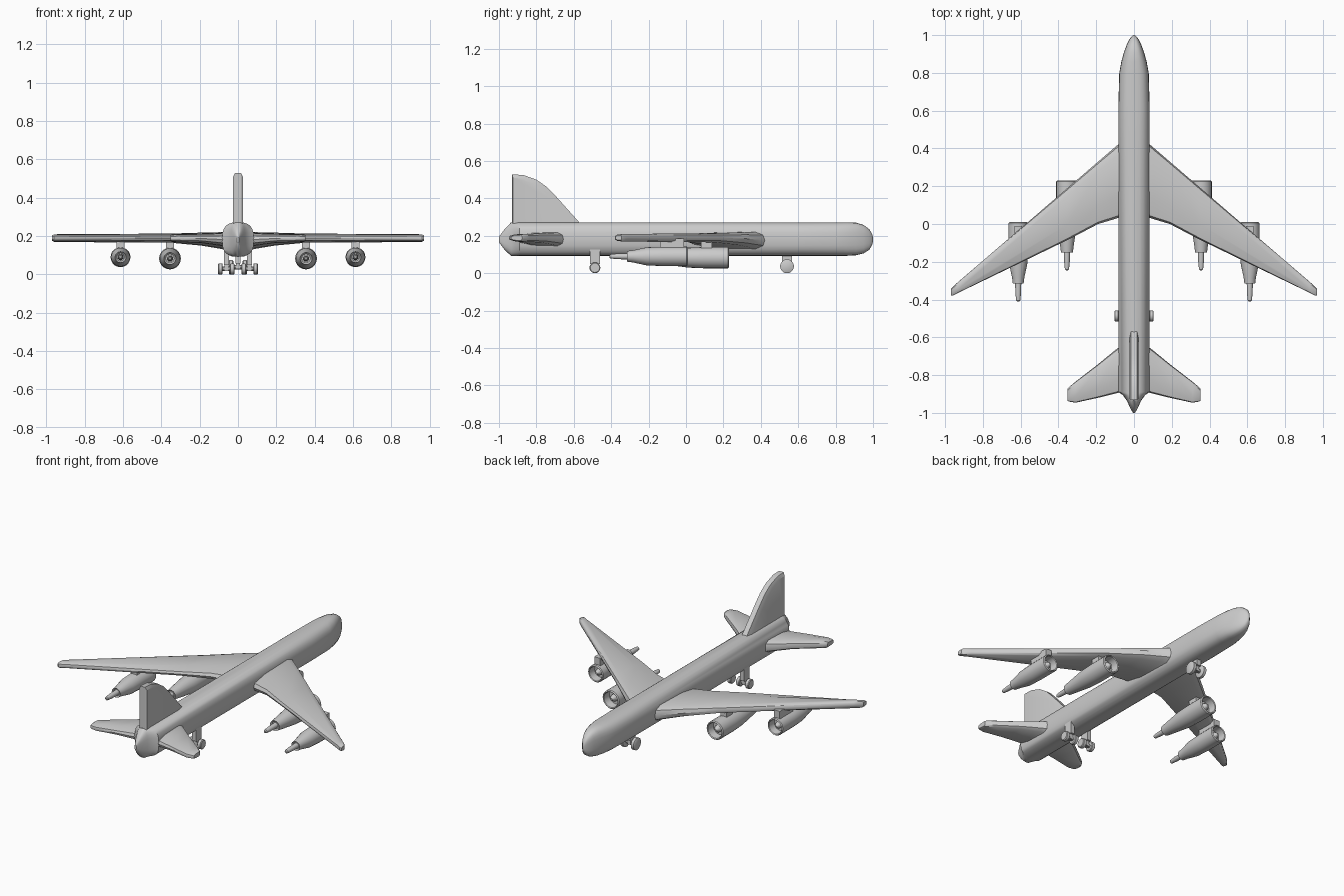
import bpy, bmesh, math

if "Cube" in bpy.data.objects:
    bpy.data.objects.remove(bpy.data.objects["Cube"])


def finish(name, bm, mirror=False, angle=35):
    bmesh.ops.recalc_face_normals(bm, faces=bm.faces)
    me = bpy.data.meshes.new(name)
    bm.to_mesh(me)
    bm.free()
    ob = bpy.data.objects.new(name, me)
    bpy.context.collection.objects.link(ob)
    bpy.ops.object.select_all(action='DESELECT')
    ob.select_set(True)
    bpy.context.view_layer.objects.active = ob
    bpy.ops.object.shade_smooth_by_angle(angle=math.radians(angle))
    if mirror:
        mod = ob.modifiers.new("mirror", 'MIRROR')
        mod.use_mirror_merge = False
    return ob


def loft(name, rings, mirror=False, angle=35):
    """Skin a series of equal-length point rings and cap both ends."""
    bm = bmesh.new()
    vs = [[bm.verts.new(p) for p in ring] for ring in rings]
    n = len(vs[0])
    for a, b in zip(vs, vs[1:]):
        for i in range(n):
            j = (i + 1) % n
            bm.faces.new((a[i], a[j], b[j], b[i]))
    bm.faces.new(vs[0])
    bm.faces.new(vs[-1])
    return finish(name, bm, mirror, angle)


def oval(y, w, z0, z1, n=24, power=0.72):
    """Rounded-box cross-section across the fuselage."""
    pts = []
    for i in range(n):
        a = 2 * math.pi * i / n
        c, s = math.cos(a), math.sin(a)
        pts.append((w * math.copysign(abs(c) ** power, c), y,
                    (z0 + z1) / 2 + (z1 - z0) / 2 * math.copysign(abs(s) ** power, s)))
    return pts


def foil(x, le, te, z0, z1):
    """Blunt aerofoil section at span position x."""
    shape = [(0, .5), (.03, .82), (.14, 1), (.7, .95), (.97, .75), (1, .5),
             (.97, .25), (.7, .05), (.14, 0), (.03, .18)]
    return [(x, le + (te - le) * u, z0 + (z1 - z0) * v) for u, v in shape]


def lathe(name, x, z, profile, n=20, mirror=True):
    """Revolve (y, radius) pairs around an axis along y."""
    return loft(name, [[(x + r * math.cos(2 * math.pi * i / n), y,
                         z + r * math.sin(2 * math.pi * i / n)) for i in range(n)]
                       for y, r in profile], mirror)


def box(name, x, y0, y1, z0, z1, w, mirror=True):
    return loft(name, [[(x - w, y, z0), (x + w, y, z0), (x + w, y, z1), (x - w, y, z1)]
                       for y in (y0, y1)], mirror)


def wheel(name, x, y, r, w, n=20):
    steps = [(-w, r * .85), (-w * .7, r), (w * .7, r), (w, r * .85)]
    return loft(name, [[(x + dx, y + q * math.cos(2 * math.pi * i / n),
                         r + q * math.sin(2 * math.pi * i / n)) for i in range(n)]
                       for dx, q in steps], True)


# Fuselage: blunt tail wedge, constant tube, rounded nose
loft("fuselage", [oval(*s) for s in [
    (-1.0, .006, .165, .195), (-.97, .022, .125, .235), (-.935, .038, .092, .272),
    (-.905, .06, .092, .272), (-.89, .083, .092, .272), (.62, .083, .092, .272),
    (.80, .078, .092, .272), (.86, .067, .093, .272), (.91, .053, .096, .27),
    (.95, .038, .106, .258), (.98, .023, .125, .235), (.995, .01, .15, .21),
    (1.0, .004, .17, .19)]], angle=40)

# Swept wings
loft("wings", [foil(*s) for s in [
    (.05, .45, .045, .125, .222), (.10, .407, .027, .135, .22), (.19, .33, .0, .15, .218),
    (.35, .192, -.084, .165, .213), (.93, -.306, -.364, .169, .21),
    (.96, -.333, -.38, .17, .209), (.97, -.345, -.377, .176, .203)]], True)

# Tailplane
loft("tailplane", [foil(*s) for s in [
    (.05, -.63, -.885, .14, .222), (.10, -.668, -.898, .15, .216),
    (.19, -.742, -.92, .163, .212), (.31, -.835, -.946, .168, .21),
    (.345, -.864, -.94, .17, .208), (.353, -.875, -.935, .175, .203)]], True)

# Vertical fin: side outline, thin at the leading edge
fin = [(-.56, .26), (-.69, .405), (-.745, .462), (-.80, .5), (-.87, .525), (-.93, .528), (-.93, .26)]
inner = [(-.60, .26), (-.71, .385), (-.76, .44), (-.81, .478), (-.87, .505), (-.925, .51), (-.925, .26)]
loft("tail_fin", [[(-.025, y, z) for y, z in inner], [(-.016, y, z) for y, z in fin],
                  [(.016, y, z) for y, z in fin], [(.025, y, z) for y, z in inner]], angle=25)

# Four engines: open cowl, tapering body, exhaust spike, pylon
for label, x, z, y, r, end in (("inner", .355, .083, .23, .057, -.15),
                               ("outer", .613, .09, .01, .052, -.315)):
    lathe(label + "_engine", x, z, [
        (y - .05, .012), (y - .05, r * .74), (y - .004, r * .82), (y, r * .9), (y - .006, r),
        (y - .13, r), (y - .22, r * .93), (end + .03, r * .62), (end, r * .55), (end + .01, r * .4)])
    lathe(label + "_engine_hub", x, z, [(y - .06, r * .4), (y - .03, r * .36), (y - .01, r * .1)])
    lathe(label + "_engine_spike", x, z, [
        (end + .03, .017), (end - .05, .015), (end - .09, .011), (end - .095, .006)], 12)
    box(label + "_engine_pylon", x, y - .15, y - .02 if label == "outer" else y - .09,
        z + r * .8, .185, .02)

# Landing gear
for label, y, r, strut_x, wheels in (("rear", -.487, .029, .06, (.092, .03)),
                                     ("nose", .54, .037, .0, (.036,))):
    box(label + "_gear_strut", strut_x, y - .026, y + .026, r + .02, .13, .014,
        mirror=strut_x > 0)
    lo = min(wheels) if strut_x else -.036
    axle = loft(label + "_gear_axle", [[(x, y + .012 * math.cos(a * math.pi / 5),
                                         r + .012 * math.sin(a * math.pi / 5)) for a in range(10)]
                                       for x in (lo, max(wheels))], strut_x > 0)
    box(label + "_gear_leg", strut_x, y - .014, y + .014, r - .01, .1, .01, strut_x > 0)
    for i, x in enumerate(wheels):
        wheel(f"{label}_wheel_{i}", x, y, r, .012)
